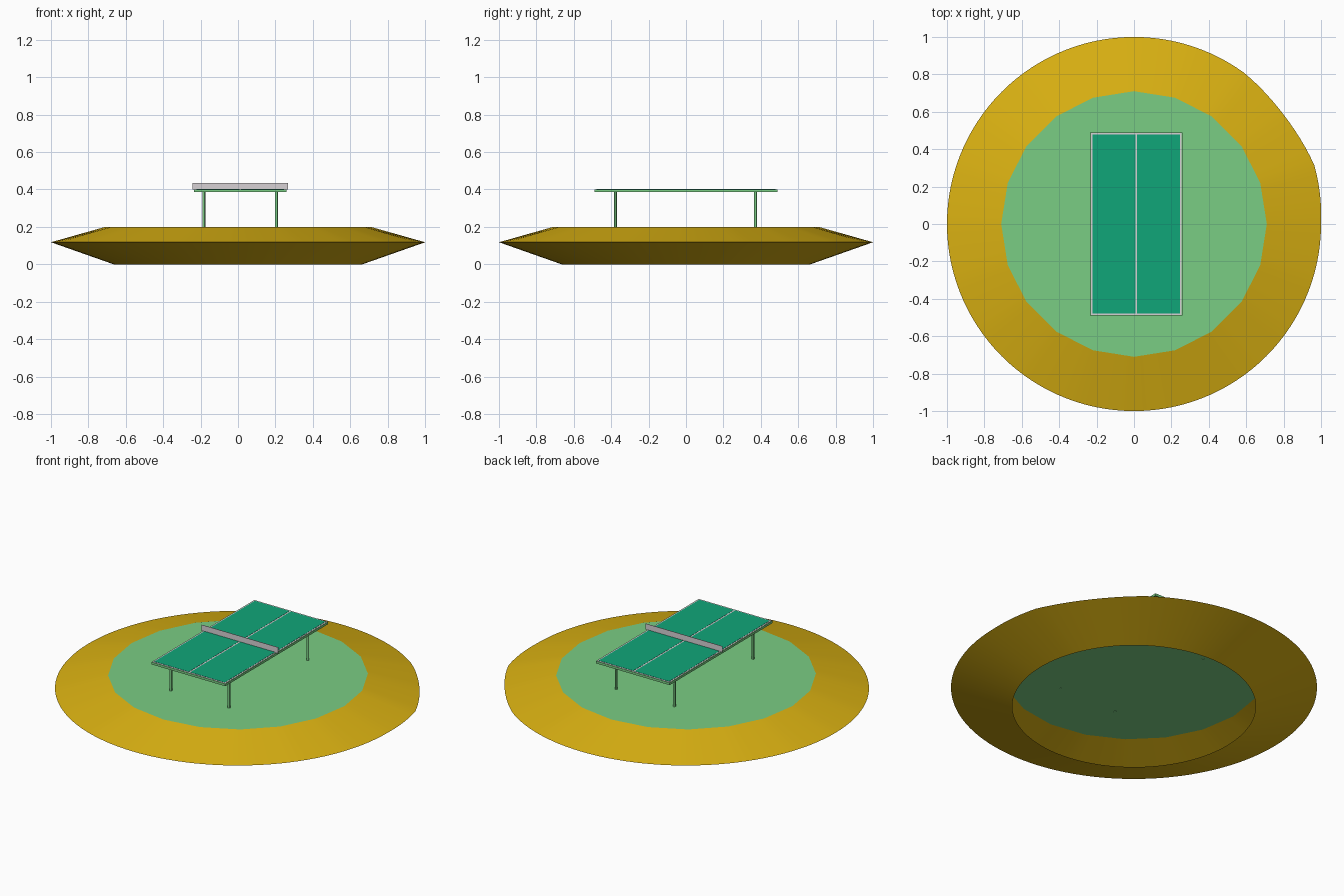
import bpy
import bmesh
from math import cos, sin, pi, tau

cube = bpy.data.objects.get("Cube")
if cube:
    bpy.data.objects.remove(cube, do_unlink=True)


def material(name, rgb):
    mat = bpy.data.materials.new(name)
    mat.use_nodes = True
    mat.diffuse_color = (*rgb, 1)
    bsdf = mat.node_tree.nodes["Principled BSDF"]
    bsdf.inputs["Base Color"].default_value = (*rgb, 1)
    bsdf.inputs["Roughness"].default_value = 0.8
    return mat


GOLD = material("golden sand", (0.70, 0.44, 0.006))
GRASS = material("light green", (0.195, 0.61, 0.23))
TEAL = material("table green", (0.005, 0.38, 0.19))
WHITE = material("off white", (0.68, 0.64, 0.66))


def add_object(name, bm, mat):
    mesh = bpy.data.meshes.new(name)
    bm.to_mesh(mesh)
    bm.free()
    mesh.materials.append(mat)
    obj = bpy.data.objects.new(name, mesh)
    bpy.context.collection.objects.link(obj)
    return obj


def smooth(obj):
    bpy.ops.object.select_all(action="DESELECT")
    obj.select_set(True)
    bpy.context.view_layer.objects.active = obj
    bpy.ops.object.shade_smooth_by_angle(angle=pi / 6)


def box(name, x0, x1, y0, y1, z0, z1, mat):
    bm = bmesh.new()
    bmesh.ops.create_cube(bm, size=1)
    for v in bm.verts:
        v.co.x = x1 if v.co.x > 0 else x0
        v.co.y = y1 if v.co.y > 0 else y0
        v.co.z = z1 if v.co.z > 0 else z0
    return add_object(name, bm, mat)


SIDES = 20              # facets of the lawn
STEPS = 6               # rim segments per facet
COUNT = SIDES * STEPS
LAWN_R, LAWN_Z = 0.71, 0.2


def lawn_radius(i):
    """Distance to the straight edge of the lawn polygon."""
    offset = (i % STEPS) / STEPS - 0.5
    return LAWN_R * cos(pi / SIDES) / cos(offset * tau / SIDES)


def rim_radius(i):
    """Round rim with one soft corner and a flattened stretch behind it."""
    if i <= STEPS:
        return 1 + 0.014 * i / STEPS
    t = (i - STEPS) / (2 * STEPS)
    if t < 1:
        return 1 + 0.014 * (1 - t) - 0.016 * sin(pi * t)
    return 1


# Hollow island shell, open underneath
bm = bmesh.new()
rings = []
for radius, z in ((lambda i: 0.665, 0), (rim_radius, 0.118), (lawn_radius, LAWN_Z)):
    rings.append([bm.verts.new((radius(i) * cos(tau * i / COUNT),
                                radius(i) * sin(tau * i / COUNT), z))
                  for i in range(COUNT)])
for low, high in zip(rings, rings[1:]):
    for i in range(COUNT):
        j = (i + 1) % COUNT
        bm.faces.new((low[i], low[j], high[j], high[i]))
smooth(add_object("island_rim", bm, GOLD))

# Flat lawn
bm = bmesh.new()
bm.faces.new([bm.verts.new((LAWN_R * cos(tau * i / SIDES),
                            LAWN_R * sin(tau * i / SIDES), LAWN_Z))
              for i in range(SIDES)])
add_object("lawn", bm, GRASS)

# Table slab with painted border and two playing halves
MID = 0.012
TOP = 0.4
box("table_slab", MID - 0.246, MID + 0.246, -0.49, 0.49, 0.386, TOP, GRASS)
box("table_border", MID - 0.243, MID + 0.243, -0.487, 0.487, TOP, TOP + 0.001, WHITE)
for side, name in ((-1, "right_court"), (1, "left_court")):
    x0, x1 = sorted((MID + side * 0.005, MID + side * 0.235))
    box(name, x0, x1, -0.479, 0.479, TOP + 0.001, TOP + 0.002, TEAL)

# Net across the middle
box("net", MID - 0.256, MID + 0.256, -0.001, 0.001, TOP, 0.436, WHITE)

# Four round legs
for x, side in ((-0.183, "right"), (0.205, "left")):
    for y, end in ((-0.378, "front"), (0.372, "back")):
        bm = bmesh.new()
        bmesh.ops.create_cone(bm, cap_ends=True, segments=12, radius1=0.008,
                              radius2=0.008, depth=0.19)
        bmesh.ops.translate(bm, vec=(x, y, 0.293), verts=bm.verts)
        smooth(add_object(f"{end}_{side}_leg", bm, GRASS))
